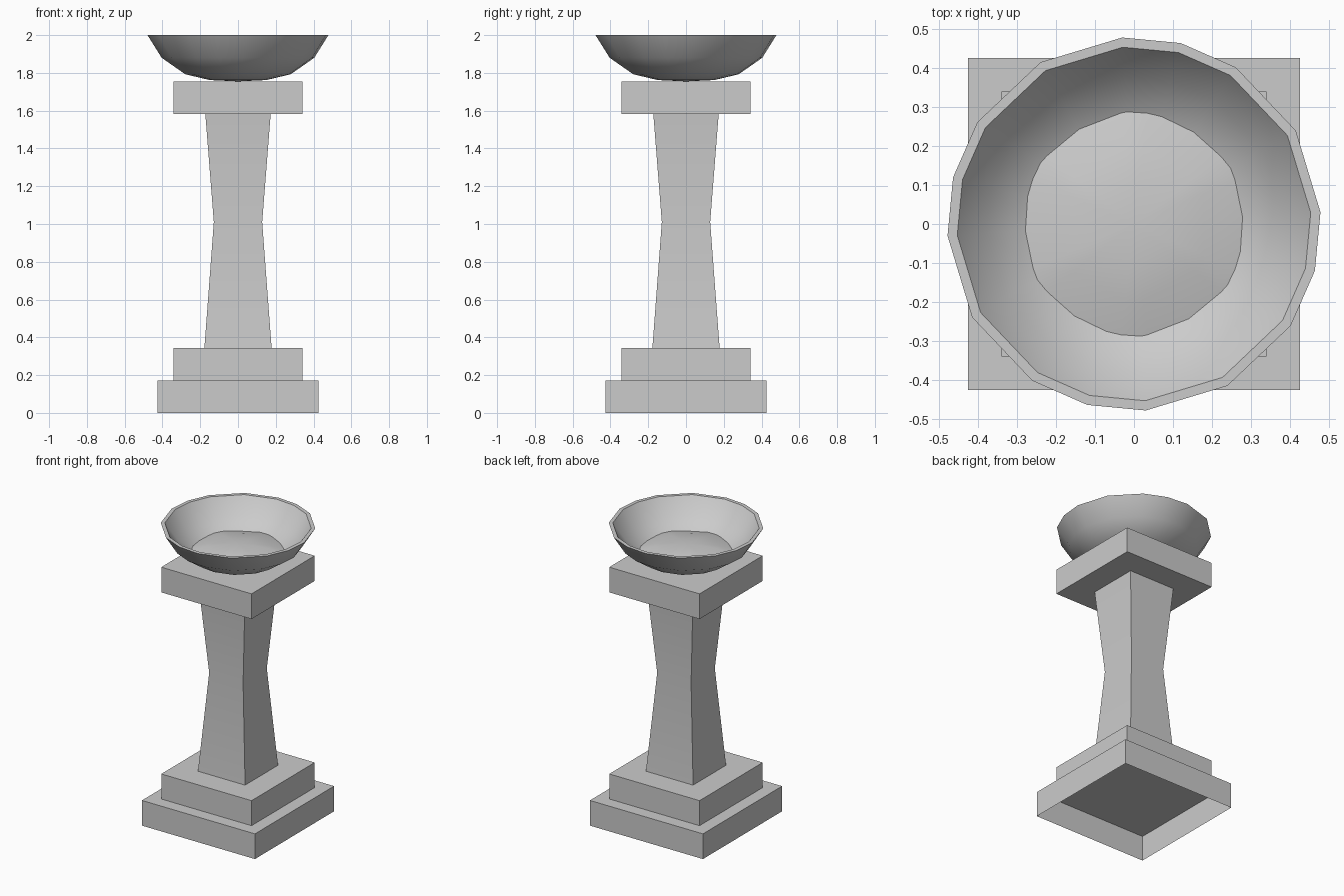
import bpy
import math

if "Cube" in bpy.data.objects:
    bpy.data.objects.remove(bpy.data.objects["Cube"])


def make_object(name, verts, faces, smooth_angle=None):
    mesh = bpy.data.meshes.new(name)
    mesh.from_pydata(verts, [], faces)
    mesh.update()
    obj = bpy.data.objects.new(name, mesh)
    bpy.context.collection.objects.link(obj)
    if smooth_angle:
        bpy.ops.object.select_all(action='DESELECT')
        obj.select_set(True)
        bpy.context.view_layer.objects.active = obj
        bpy.ops.object.shade_smooth_by_angle(angle=math.radians(smooth_angle))
    return obj


def loft(name, profile, angles, cap_start=True, cap_end=True, smooth_angle=None, sx=1.0):
    """Sweep (radius, z) pairs round z; radius 0 becomes a single pole."""
    verts, rings, faces = [], [], []
    n = len(angles)
    for r, z in profile:
        start = len(verts)
        if r == 0:
            verts.append((0, 0, z))
            rings.append([start] * n)
        else:
            verts += [(sx * r * math.cos(a), r * math.sin(a), z) for a in angles]
            rings.append(list(range(start, start + n)))
    for lo, hi in zip(rings, rings[1:]):
        for i in range(n):
            j = (i + 1) % n
            faces.append(tuple(dict.fromkeys((lo[i], lo[j], hi[j], hi[i]))))
    if cap_start:
        faces.append(tuple(reversed(rings[0])))
    if cap_end:
        faces.append(tuple(rings[-1]))
    return make_object(name, verts, faces, smooth_angle)


def square(name, profile, **kw):
    """Square stack of (half width, z) levels."""
    corners = [math.radians(45 + 90 * i) for i in range(4)]
    return loft(name, [(h * math.sqrt(2), z) for h, z in profile], corners, **kw)


# Plinth (hollow underneath), step, waisted shaft and capital
square("plinth", [(0.427, 0), (0.427, 0.172)], cap_start=False)
square("step", [(0.341, 0.172), (0.341, 0.343)])
square("shaft", [(0.178, 0.343), (0.128, 1.01), (0.173, 1.583)], smooth_angle=30)
square("capital", [(0.341, 1.583), (0.341, 1.755)])

# Bowl: uneven sixteen-sided rim, outer skin then inner skin
rim = [math.radians(q * 90 + a) for q in range(4) for a in (3.6, 30, 57, 75.5)]
loft("bowl",
     [(0, 1.755), (0.15, 1.762), (0.28, 1.793), (0.405, 1.88), (0.48, 2.0),
      (0.455, 2.0), (0.38, 1.895), (0.26, 1.817), (0.14, 1.785), (0, 1.78)],
     rim, cap_start=False, cap_end=False, smooth_angle=40)

# Low mound filling the bottom of the bowl, six main sides with cut corners
mound = [math.radians(30 + 60 * k + d) for k in range(6) for d in (-7, 7)]
loft("bowl_filling", [(0.315, 1.829), (0.2, 1.86), (0.1, 1.872), (0, 1.876)],
     mound, cap_start=False, cap_end=False, smooth_angle=40, sx=0.97)
